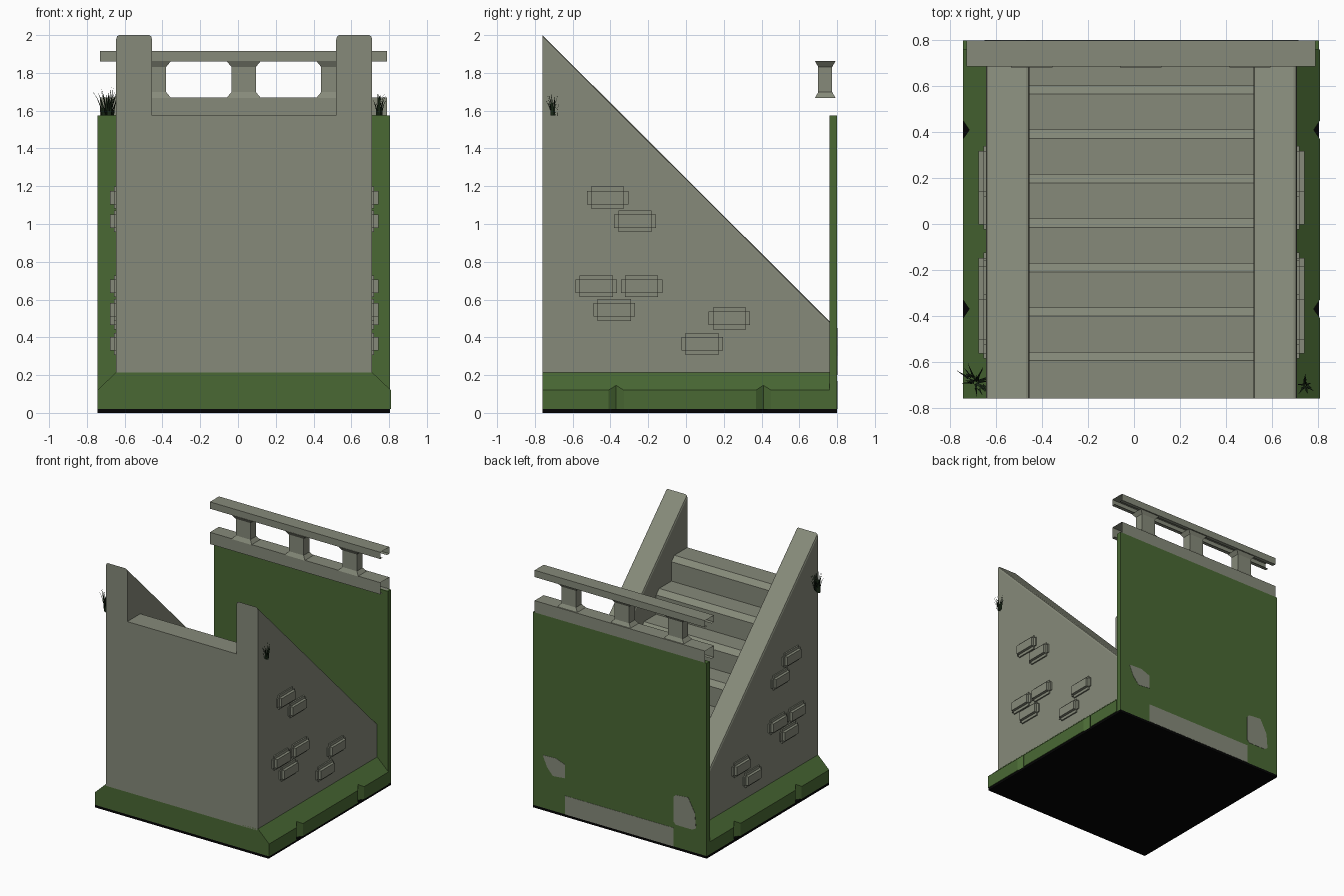
import bpy, bmesh, math, random
from mathutils import Vector

cube = bpy.data.objects.get("Cube")
if cube:
    bpy.data.objects.remove(cube, do_unlink=True)


def material(name, rgb):
    m = bpy.data.materials.new(name)
    m.use_nodes = True
    m.diffuse_color = (*rgb, 1)
    node = m.node_tree.nodes["Principled BSDF"]
    node.inputs["Base Color"].default_value = (*rgb, 1)
    node.inputs["Roughness"].default_value = 0.9
    return m


STONE = material("grey stone", (0.24, 0.255, 0.195))
MOSS = material("moss green", (0.067, 0.14, 0.034))
BLADE = material("dark grass", (0.012, 0.026, 0.01))
BLACK = material("black underside", (0.001, 0.001, 0.001))

MID = 0.0325                # middle of the width
LEFT, RIGHT = -0.745, 0.805  # outer width
FRONT, INNER, BACK = -0.76, 0.76, 0.8
BASE_TOP = 0.215


def finish(name, bm, mat, recalc=True):
    if recalc:
        bmesh.ops.recalc_face_normals(bm, faces=bm.faces)
    mesh = bpy.data.meshes.new(name)
    bm.to_mesh(mesh)
    bm.free()
    mesh.materials.append(mat)
    obj = bpy.data.objects.new(name, mesh)
    bpy.context.collection.objects.link(obj)
    return obj


def place(axis, t, p):
    """Put a 2D profile point at distance t along an axis."""
    return {"x": (t, p[0], p[1]), "y": (p[0], t, p[1]), "z": (p[0], p[1], t)}[axis]


def prism(axis, profile, a, b, closed=True):
    """Extrude a profile along an axis, either solid or as an open sheet."""
    bm = bmesh.new()
    va = [bm.verts.new(place(axis, a, p)) for p in profile]
    vb = [bm.verts.new(place(axis, b, p)) for p in profile]
    n = len(profile)
    for i in range(n if closed else n - 1):
        j = (i + 1) % n
        bm.faces.new((va[i], va[j], vb[j], vb[i]))
    if closed:
        bm.faces.new(va)
        bm.faces.new(vb)
    return bm


def box(name, x, y, z, mat):
    rect = [(x[0], y[0]), (x[1], y[0]), (x[1], y[1]), (x[0], y[1])]
    return finish(name, prism("z", rect, *z), mat)


# Base: dark underside and sloped mossy plinth
box("underside", (LEFT, RIGHT), (FRONT, BACK), (0, 0.02), BLACK)
half = [(LEFT, 0.02), (LEFT, 0.12), (-0.645, BASE_TOP)]
plinth_profile = half + [(2 * MID - x, z) for x, z in reversed(half)]
plinth = finish("plinth", prism("y", plinth_profile, FRONT, INNER), MOSS)

# V grooves in both sides of the plinth
for side in (-1, 1):
    for y in (-0.37, 0.41):
        edge = MID + side * 0.775
        tri = [(edge + side * 0.025, y - 0.074), (edge + side * 0.025, y + 0.074),
               (edge - side * 0.025, y)]
        cutter = finish("groove_cutter", prism("z", tri, -0.1, 0.4), MOSS)
        cutter.hide_render = True
        cutter.hide_set(True)
        cutter.display_type = 'WIRE'
        mod = plinth.modifiers.new("groove", 'BOOLEAN')
        mod.operation = 'DIFFERENCE'
        mod.solver = 'EXACT'
        mod.object = cutter
bpy.context.view_layer.update()
cut_mesh = bpy.data.meshes.new_from_object(
    plinth.evaluated_get(bpy.context.evaluated_depsgraph_get()))
plinth.modifiers.clear()
plinth.data = cut_mesh
for obj in [o for o in bpy.data.objects if o.name.startswith("groove_cutter")]:
    bpy.data.objects.remove(obj, do_unlink=True)

# Staircase: seven risers with chamfered nosings, falling towards the back
STEPS, PITCH, TOP = 7, 0.1935, 1.575
stairs = [(FRONT, 0.2), (FRONT, TOP)]
for i in range(STEPS):
    y, z = -0.595 + i * PITCH, TOP - i * PITCH
    stairs += [(y, z), (y + 0.038, z - 0.038), (y + 0.038, z - PITCH)]
stairs += [(INNER, TOP - STEPS * PITCH), (INNER, 0.2)]
finish("stairs", prism("x", stairs, -0.455, 0.52), STONE)

# Sloping side walls with softened top edges
slope = [(FRONT, 0.2), (FRONT, 2.0), (INNER, 0.485), (INNER, 0.2)]
for name, a, b in (("right_side_wall", -0.645, -0.455), ("left_side_wall", 0.52, 0.71)):
    bm = prism("x", slope, a, b)
    edges = [e for e in bm.edges
             if abs(e.verts[0].co.y - e.verts[1].co.y) > 1
             and abs(e.verts[0].co.z - e.verts[1].co.z) > 1]
    bmesh.ops.bevel(bm, geom=edges, offset=0.016, segments=2, profile=0.5, affect='EDGES')
    finish(name, bm, STONE)

# Raised bricks on both side walls
BRICKS = [(-0.415, 1.14), (-0.27, 1.015), (-0.475, 0.67), (-0.235, 0.67),
          (-0.38, 0.545), (0.23, 0.5), (0.085, 0.365)]
for side, label in ((-1, "right"), (1, "left")):
    for y, z in BRICKS:
        bm = bmesh.new()
        bmesh.ops.create_cube(bm, size=1)
        bmesh.ops.scale(bm, vec=(0.08, 0.22, 0.115), verts=bm.verts)
        bmesh.ops.bevel(bm, geom=bm.edges[:], offset=0.022, segments=2, affect='EDGES')
        bmesh.ops.translate(bm, vec=(MID + side * 0.67, y, z), verts=bm.verts)
        finish(label + "_brick", bm, STONE)

# Back wall with bare stone patches
box("back_wall", (LEFT, RIGHT), (INNER, BACK), (0.02, TOP), MOSS)
PATCHES = [
    [(0.716, 0.445), (0.6, 0.45), (0.52, 0.42), (0.52, 0.31), (0.627, 0.3), (0.68, 0.36)],
    [(0.52, 0.02), (0.52, 0.17), (-0.45, 0.17), (-0.45, 0.02)],
    [(-0.45, 0.42), (-0.47, 0.44), (-0.58, 0.45), (-0.64, 0.34), (-0.65, 0.22),
     (-0.62, 0.2), (-0.47, 0.2), (-0.45, 0.22)]]
for patch in PATCHES:
    finish("bare_patch", prism("y", patch, BACK - 0.002, BACK + 0.002), STONE)

# Railing: two hollow rails, open at the ends, joined by three flared posts
RAIL_FRONT, RAIL_A, RAIL_B = 0.685, -0.73, 0.79


def rail(name, z0, z1):
    profile = [(RAIL_FRONT + 0.03, z0), (RAIL_FRONT, z0), (RAIL_FRONT, z1),
               (BACK, z1), (BACK, z0), (BACK - 0.03, z0)]
    bm = prism("x", profile, RAIL_A, RAIL_B, closed=False)
    bmesh.ops.recalc_face_normals(bm, faces=bm.faces)
    top = max(bm.faces, key=lambda f: f.calc_center_median().z)
    if top.normal.z < 0:
        bmesh.ops.reverse_faces(bm, faces=bm.faces)
    return finish(name, bm, STONE, recalc=False)


rail("top_rail", 1.86, 1.915)
rail("bottom_rail", TOP, 1.67)

for k in (-1, 0, 1):
    cx, cy = 0.03 + k * 0.475, 0.737
    bm = bmesh.new()
    rings = []
    for z, grow in ((1.668, 0.025), (1.698, 0), (1.832, 0), (1.862, 0.025)):
        hx, hy = 0.065 + grow, 0.037 + grow * 0.7
        rings.append([bm.verts.new((cx + sx * hx, cy + sy * hy, z))
                      for sx, sy in ((-1, -1), (1, -1), (1, 1), (-1, 1))])
    for low, high in zip(rings, rings[1:]):
        for i in range(4):
            j = (i + 1) % 4
            bm.faces.new((low[i], low[j], high[j], high[i]))
    bm.faces.new(rings[0])
    bm.faces.new(rings[-1])
    finish("rail_post", bm, STONE)

# Grass tufts: thin tapering blades that bend outwards
random.seed(4)


def tuft(name, centre, spread, height, count):
    bm = bmesh.new()
    for _ in range(count):
        ang = random.uniform(0, math.tau)
        out = Vector((math.cos(ang), math.sin(ang), 0))
        across = Vector((-out.y, out.x, 0)) * 0.007
        root = Vector(centre) + out * random.uniform(0, spread * 0.35)
        tall, lean = height * random.uniform(0.55, 1), spread * random.uniform(0.2, 0.65)
        last = None
        for t in (0, 0.35, 0.7, 1):
            p = root + out * lean * t * t + Vector((0, 0, tall * t))
            w = across * (1.05 - t)
            pair = [bm.verts.new(p - w), bm.verts.new(p + w)]
            if last:
                bm.faces.new((last[0], last[1], pair[1], pair[0]))
            last = pair
    return finish(name, bm, BLADE)


tuft("right_grass", (-0.69, -0.69, 1.575), 0.11, 0.16, 24)
tuft("left_grass", (0.745, -0.7, 1.575), 0.06, 0.12, 16)
